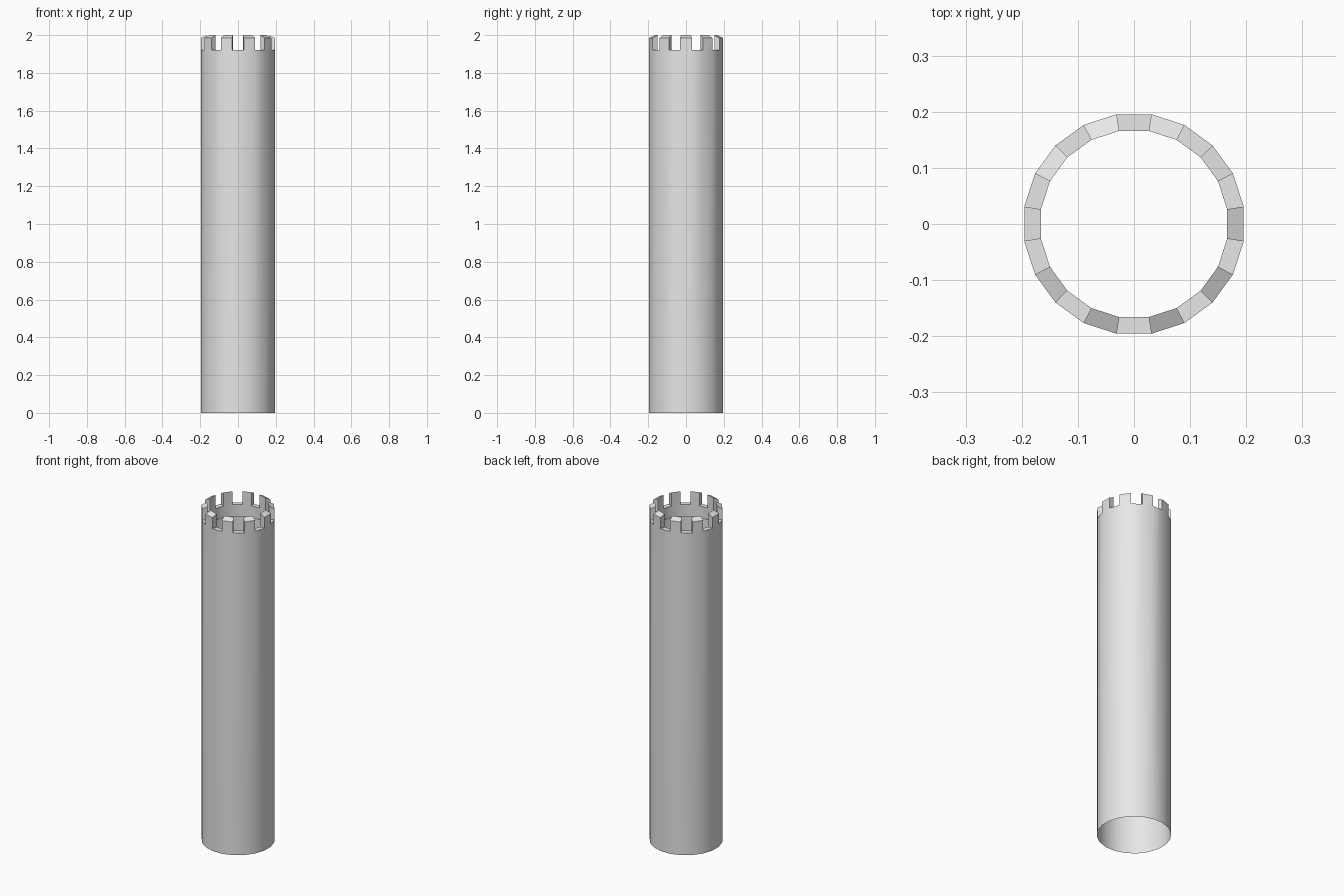
import bpy
import bmesh
from math import radians, cos, sin

cube = bpy.data.objects.get("Cube")
if cube:
    bpy.data.objects.remove(cube)

SIDES = 20
OUTER, INNER = 0.198, 0.168
LEDGE = 1.92           # floor of the notches
LINING = 1.85          # lower edge of the inner wall
TIP_OUT, TIP_IN = 1.985, 2.0   # merlon tops slope outward

stone = bpy.data.materials.new("grey stone")
stone.use_nodes = True
grey = (0.8, 0.8, 0.8, 1)
stone.diffuse_color = grey
stone.node_tree.nodes["Principled BSDF"].inputs["Base Color"].default_value = grey

bm = bmesh.new()


def ring(radius, z):
    """Circle of vertices, with a flat side facing the front."""
    step = 360 / SIDES
    angles = [radians(-90 + step * (i - 0.5)) for i in range(SIDES)]
    return [bm.verts.new((radius * cos(a), radius * sin(a), z)) for a in angles]


base = ring(OUTER, 0)
ledge_out = ring(OUTER, LEDGE)
ledge_in = ring(INNER, LEDGE)
lining = ring(INNER, LINING)
tip_out = ring(OUTER, TIP_OUT)
tip_in = ring(INNER, TIP_IN)

for i in range(SIDES):
    j = (i + 1) % SIDES

    def strip(low, high):
        bm.faces.new((low[i], low[j], high[j], high[i]))

    # Open-bottomed shaft and short inner wall
    strip(base, ledge_out)
    strip(ledge_in, lining)
    if i % 2 == 0:
        # Notch floor
        strip(ledge_out, ledge_in)
    else:
        # Merlon: outside, sloping top, inside and both ends
        strip(ledge_out, tip_out)
        strip(tip_out, tip_in)
        strip(tip_in, ledge_in)
        bm.faces.new((ledge_in[i], ledge_out[i], tip_out[i], tip_in[i]))
        bm.faces.new((ledge_out[j], ledge_in[j], tip_in[j], tip_out[j]))

mesh = bpy.data.meshes.new("tower")
bm.to_mesh(mesh)
bm.free()
mesh.materials.append(stone)

tower = bpy.data.objects.new("tower", mesh)
bpy.context.collection.objects.link(tower)
bpy.ops.object.select_all(action="DESELECT")
tower.select_set(True)
bpy.context.view_layer.objects.active = tower
# Round wall reads smooth, battlement edges stay crisp
bpy.ops.object.shade_smooth_by_angle(angle=radians(22))
